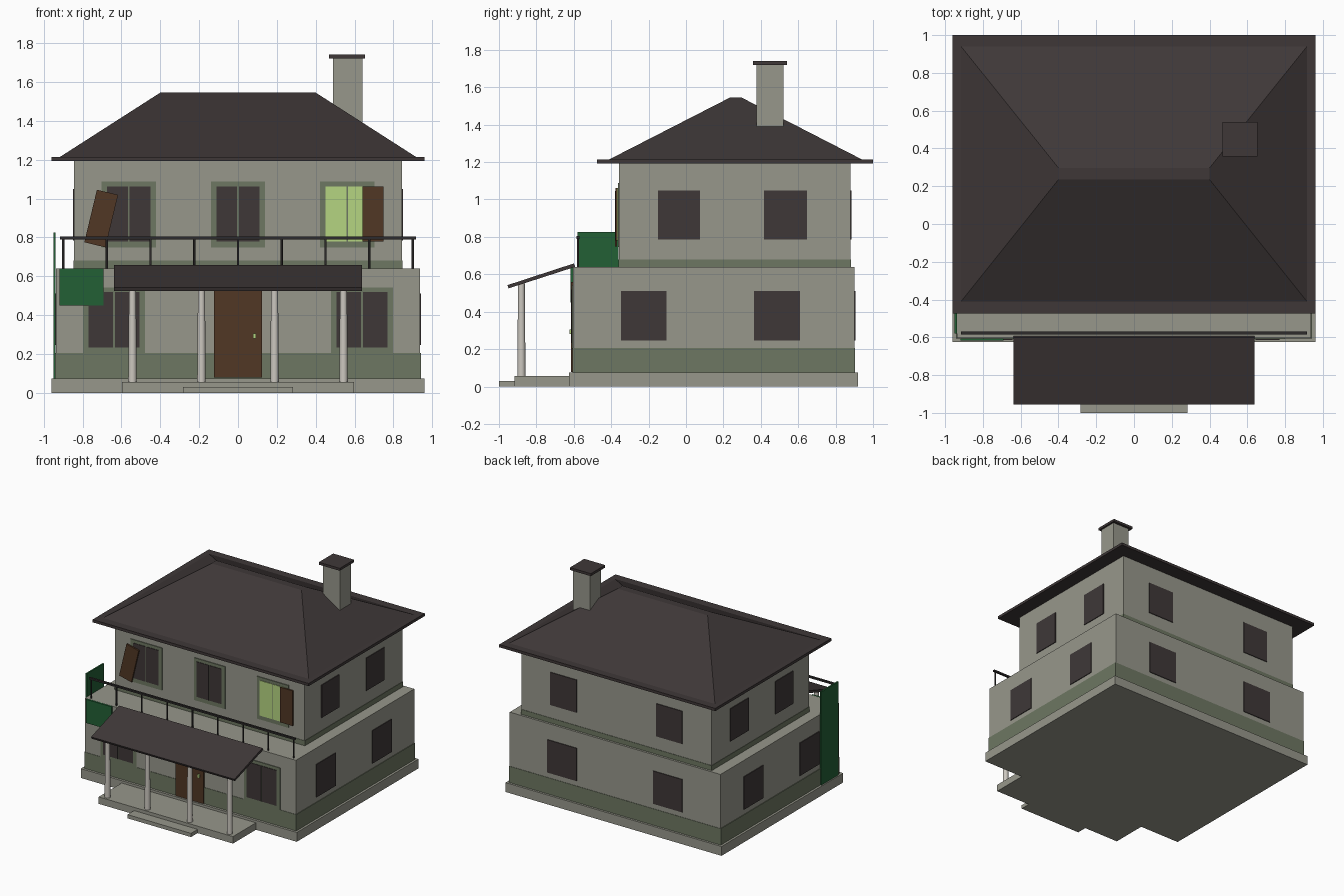
import bpy, bmesh, math
from mathutils import Matrix

if "Cube" in bpy.data.objects:
    bpy.data.objects.remove(bpy.data.objects["Cube"])


def mat(name, r, g, b):
    m = bpy.data.materials.new(name)
    m.diffuse_color = (r, g, b, 1)
    m.use_nodes = True
    m.node_tree.nodes["Principled BSDF"].inputs["Base Color"].default_value = m.diffuse_color
    return m


WALL = mat("grey plaster", 0.31, 0.31, 0.26)
TRIM = mat("sage trim", 0.155, 0.185, 0.122)
ROOF = mat("dark slate", 0.049, 0.039, 0.039)
IRON = mat("black iron", 0.027, 0.024, 0.024)
COLUMN = mat("pale stone", 0.60, 0.57, 0.52)
WOOD = mat("brown wood", 0.082, 0.038, 0.018)
LEAF = mat("ivy green", 0.016, 0.115, 0.036)
LIT = mat("lit glass", 0.46, 0.66, 0.22)


def finish(name, bm, material):
    bmesh.ops.recalc_face_normals(bm, faces=bm.faces)
    me = bpy.data.meshes.new(name)
    bm.to_mesh(me)
    bm.free()
    me.materials.append(material)
    ob = bpy.data.objects.new(name, me)
    bpy.context.collection.objects.link(ob)
    return ob


def box(name, material, x0, x1, y0, y1, z0, z1, tilt=0):
    """Box from its limits, optionally rolled about the y axis."""
    bm = bmesh.new()
    bmesh.ops.create_cube(bm, size=1, matrix=Matrix.Diagonal((x1 - x0, y1 - y0, z1 - z0, 1)))
    ob = finish(name, bm, material)
    ob.location = ((x0 + x1) / 2, (y0 + y1) / 2, (z0 + z1) / 2)
    ob.rotation_euler.y = tilt
    return ob


def cylinder(name, material, r0, r1, x, y, z0, z1, sides):
    bm = bmesh.new()
    bmesh.ops.create_cone(bm, cap_ends=True, segments=sides, radius1=r0, radius2=r1, depth=z1 - z0)
    for f in bm.faces:
        f.smooth = len(f.verts) == 4
    for e in bm.edges:
        e.smooth = all(len(f.verts) == 4 for f in e.link_faces)
    ob = finish(name, bm, material)
    ob.location = (x, y, (z0 + z1) / 2)
    return ob


# Plinth, storeys and trim bands
box("plinth", WALL, -0.96, 0.96, -0.625, 0.92, 0, 0.075)
box("lower_storey", WALL, -0.937, 0.937, -0.603, 0.90, 0.075, 0.64)
box("lower_band", TRIM, -0.942, 0.942, -0.606, 0.903, 0.075, 0.206)
box("upper_storey", WALL, -0.844, 0.844, -0.358, 0.88, 0.64, 1.2)
box("upper_band", TRIM, -0.847, 0.847, -0.361, 0.883, 0.64, 0.68)

# Roof: eave slab and hipped frustum
box("eave_slab", ROOF, -0.96, 0.96, -0.475, 1.0, 1.193, 1.215)
bm = bmesh.new()
rings = [[bm.verts.new((sx * hx, y, z)) for sx, y in ((-1, ya), (1, ya), (1, yb), (-1, yb))]
         for hx, ya, yb, z in ((0.918, -0.413, 0.943, 1.213), (0.40, 0.235, 0.297, 1.545))]
for ring in rings:
    bm.faces.new(ring)
for i in range(4):
    j = (i + 1) % 4
    bm.faces.new((rings[0][i], rings[0][j], rings[1][j], rings[1][i]))
finish("hip_roof", bm, ROOF)

# Chimney
box("chimney", WALL, 0.49, 0.64, 0.378, 0.52, 1.25, 1.72)
box("chimney_cap", ROOF, 0.468, 0.654, 0.358, 0.54, 1.72, 1.74)


# Front windows: surround plate with two panes
def front_window(name, cx, half, z0, z1, wall_y, glass):
    box(name + "_surround", TRIM, cx - half, cx + half, wall_y - 0.006, wall_y, z0, z1)
    for s, side in ((-1, "left"), (1, "right")):
        a, b = sorted((cx + s * 0.004, cx + s * (half - 0.028)))
        box(f"{name}_{side}_pane", glass, a, b, wall_y - 0.01, wall_y - 0.003, z0 + 0.033, z1 - 0.025)


front_window("upper_left_window", -0.562, 0.14, 0.747, 1.087, -0.358, ROOF)
front_window("upper_middle_window", 0, 0.138, 0.747, 1.087, -0.358, ROOF)
front_window("upper_right_window", 0.562, 0.14, 0.747, 1.087, -0.358, LIT)
for s, side in ((-1, "left"), (1, "right")):
    front_window(f"lower_{side}_window", s * 0.638, 0.16, 0.2, 0.543, -0.603, ROOF)

# Side and back windows on both storeys
for level, wx, wy, z0, z1, spans, half in (
        ("upper", 0.844, 0.88, 0.785, 1.048, ((-0.15, 0.075), (0.417, 0.647)), 0.117),
        ("lower", 0.937, 0.90, 0.247, 0.511, ((-0.348, -0.103), (0.364, 0.61)), 0.13)):
    for s, side in ((-1, "left"), (1, "right")):
        for y0, y1 in spans:
            a, b = sorted((s * (wx - 0.002), s * (wx + 0.006)))
            box(f"{level}_{side}_side_window", ROOF, a, b, y0, y1, z0, z1)
        box(f"{level}_back_window", ROOF, s * 0.47 - half, s * 0.47 + half,
            wy - 0.002, wy + 0.006, z0, z1)

# Shutters, the left one hanging loose
box("right_shutter", WOOD, 0.64, 0.75, -0.378, -0.366, 0.78, 1.062)
box("loose_shutter", WOOD, -0.76, -0.648, -0.38, -0.368, 0.758, 1.036, math.radians(13.5))

# Door
box("door", WOOD, -0.124, 0.124, -0.616, -0.60, 0.078, 0.56)
box("door_handle", LIT, 0.076, 0.092, -0.624, -0.614, 0.28, 0.306)

# Porch floor, step, columns and sloping canopy
box("porch_floor", WALL, -0.597, 0.597, -0.916, -0.62, 0, 0.056)
box("porch_step", WALL, -0.282, 0.282, -1.0, -0.91, 0, 0.03)
for x in (-0.543, -0.188, 0.188, 0.543):
    cylinder("porch_column", COLUMN, 0.022, 0.018, x, -0.88, 0.055, 0.552, 16)
bm = bmesh.new()
profile = [(-0.955, 0.542), (-0.60, 0.658), (-0.592, 0.64), (-0.948, 0.525)]
ends = [[bm.verts.new((x, y, z)) for y, z in profile] for x in (-0.637, 0.637)]
for end in ends:
    bm.faces.new(end)
for i in range(4):
    j = (i + 1) % 4
    bm.faces.new((ends[0][i], ends[0][j], ends[1][j], ends[1][i]))
finish("porch_canopy", bm, ROOF)

# Balcony railing
box("balcony_rail", IRON, -0.915, 0.915, -0.586, -0.57, 0.79, 0.804)
for i in range(9):
    cylinder("rail_post", IRON, 0.006, 0.006, -0.9 + i * 0.225, -0.578, 0.64, 0.795, 8)

# Ivy on the left corner
box("ivy_side", LEAF, -0.95, -0.938, -0.58, -0.36, 0.075, 0.825)
box("ivy_front", LEAF, -0.918, -0.692, -0.618, -0.605, 0.45, 0.64)
